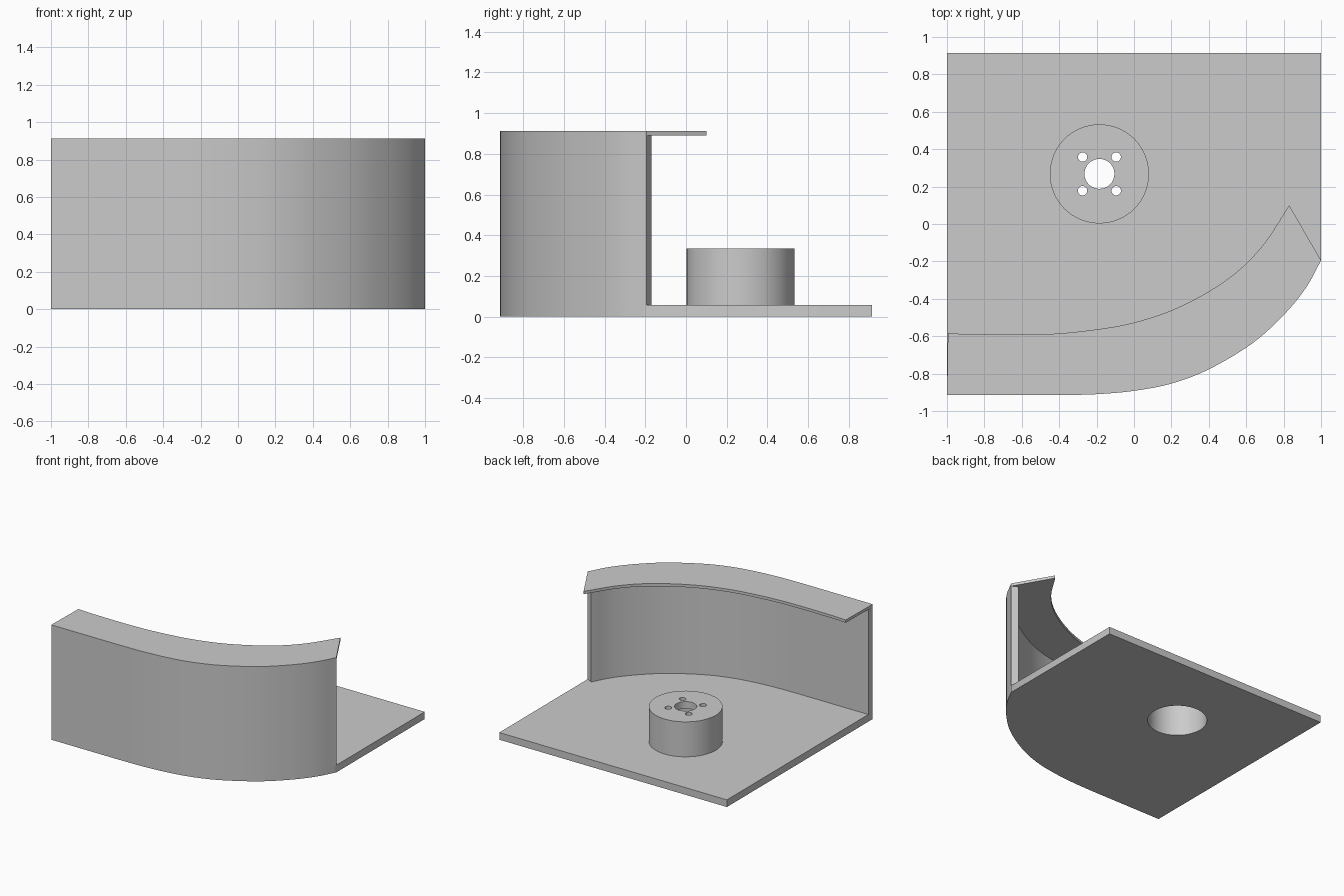
import bpy, bmesh, math
from mathutils import Vector

cube = bpy.data.objects.get("Cube")
if cube:
    bpy.data.objects.remove(cube, do_unlink=True)

PLATE, SHELF, TOP = 0.057, 0.89, 0.912
WALL = 0.055
HUB = Vector((-0.185, 0.268))

grey = bpy.data.materials.new("light_grey")
grey.use_nodes = True
colour = (0.6, 0.6, 0.6, 1)
grey.diffuse_color = colour
grey.node_tree.nodes["Principled BSDF"].inputs["Base Color"].default_value = colour


def smooth_path(points, steps=7):
    """Catmull-Rom curve through the points."""
    p = [Vector(q) for q in points]
    p = [2 * p[0] - p[1]] + p + [2 * p[-1] - p[-2]]
    path = []
    for a, b, c, d in zip(p, p[1:], p[2:], p[3:]):
        for i in range(steps):
            t = i / steps
            path.append(0.5 * (2 * b + (c - a) * t + (2 * a - 5 * b + 4 * c - d) * t**2
                               + (3 * b - a - 3 * c + d) * t**3))
    return path + [p[-2]]


def offset(path, distance):
    """Shift a path to its left by a distance."""
    shifted = []
    for i, q in enumerate(path):
        t = (path[min(i + 1, len(path) - 1)] - path[max(i - 1, 0)]).normalized()
        shifted.append(q + Vector((-t.y, t.x)) * distance)
    return shifted


def prism(name, outline, low, high):
    """Extrude a flat outline between two heights."""
    bm = bmesh.new()
    face = bm.faces.new([bm.verts.new((q[0], q[1], low)) for q in outline])
    made = bmesh.ops.extrude_face_region(bm, geom=[face])["geom"]
    top = [v for v in made if isinstance(v, bmesh.types.BMVert)]
    bmesh.ops.translate(bm, verts=top, vec=(0, 0, high - low))
    bmesh.ops.recalc_face_normals(bm, faces=bm.faces)
    mesh = bpy.data.meshes.new(name)
    bm.to_mesh(mesh)
    bm.free()
    obj = bpy.data.objects.new(name, mesh)
    bpy.context.collection.objects.link(obj)
    mesh.materials.append(grey)
    return obj


def circle(centre, radius, sides=64):
    return [centre + radius * Vector((math.cos(a), math.sin(a)))
            for a in (math.tau * i / sides for i in range(sides))]


def drill(obj, centre, radius, low, high, sides=64):
    """Cut a round hole and remove the cutter."""
    cutter = prism("hole_cutter", circle(centre, radius, sides), low, high)
    cutter.hide_render = True
    mod = obj.modifiers.new("hole", 'BOOLEAN')
    mod.operation, mod.solver, mod.object = 'DIFFERENCE', 'EXACT', cutter
    bpy.context.view_layer.objects.active = obj
    bpy.ops.object.modifier_apply(modifier=mod.name)
    bpy.data.objects.remove(cutter, do_unlink=True)


# Curved front edge shared by the plate, wall and shelf
front = [Vector((-1, -0.915))] + smooth_path(
    [(-0.4, -0.915), (-0.2, -0.91), (0, -0.892), (0.2, -0.853), (0.4, -0.777),
     (0.63, -0.64), (0.8, -0.487), (0.92, -0.34), (1, -0.195)])
shelf_edge = smooth_path(
    [(-0.995, -0.583), (-0.85, -0.59), (-0.5, -0.59), (-0.25, -0.57), (0, -0.527),
     (0.25, -0.44), (0.5, -0.295), (0.68, -0.125), (0.83, 0.1)])

# Base plate with the wide opening under the hub
base = prism("base_plate", front + [Vector((1, 0.915)), Vector((-1, 0.915))], 0, PLATE)
drill(base, HUB, 0.215, -0.1, 0.2)

# Curved upright wall and overhanging shelf
wall = prism("curved_wall", front + offset(front, WALL)[::-1], PLATE, SHELF)
shelf = prism("top_shelf", front + shelf_edge[::-1], SHELF, TOP)

# Hollow hub with a centre bore and four bolt holes
hub = prism("hub", circle(HUB, 0.265), PLATE, 0.335)
drill(hub, HUB, 0.215, -0.1, 0.28)
drill(hub, HUB, 0.08, 0.2, 0.5, 48)
for sx in (-1, 1):
    for sy in (-1, 1):
        drill(hub, HUB + 0.09 * Vector((sx, sy)), 0.025, 0.2, 0.5, 24)

# Smooth the curved sides, keep the edges crisp
bpy.ops.object.select_all(action='DESELECT')
for obj in (base, wall, shelf, hub):
    obj.select_set(True)
bpy.context.view_layer.objects.active = base
bpy.ops.object.shade_smooth_by_angle(angle=math.radians(30))
